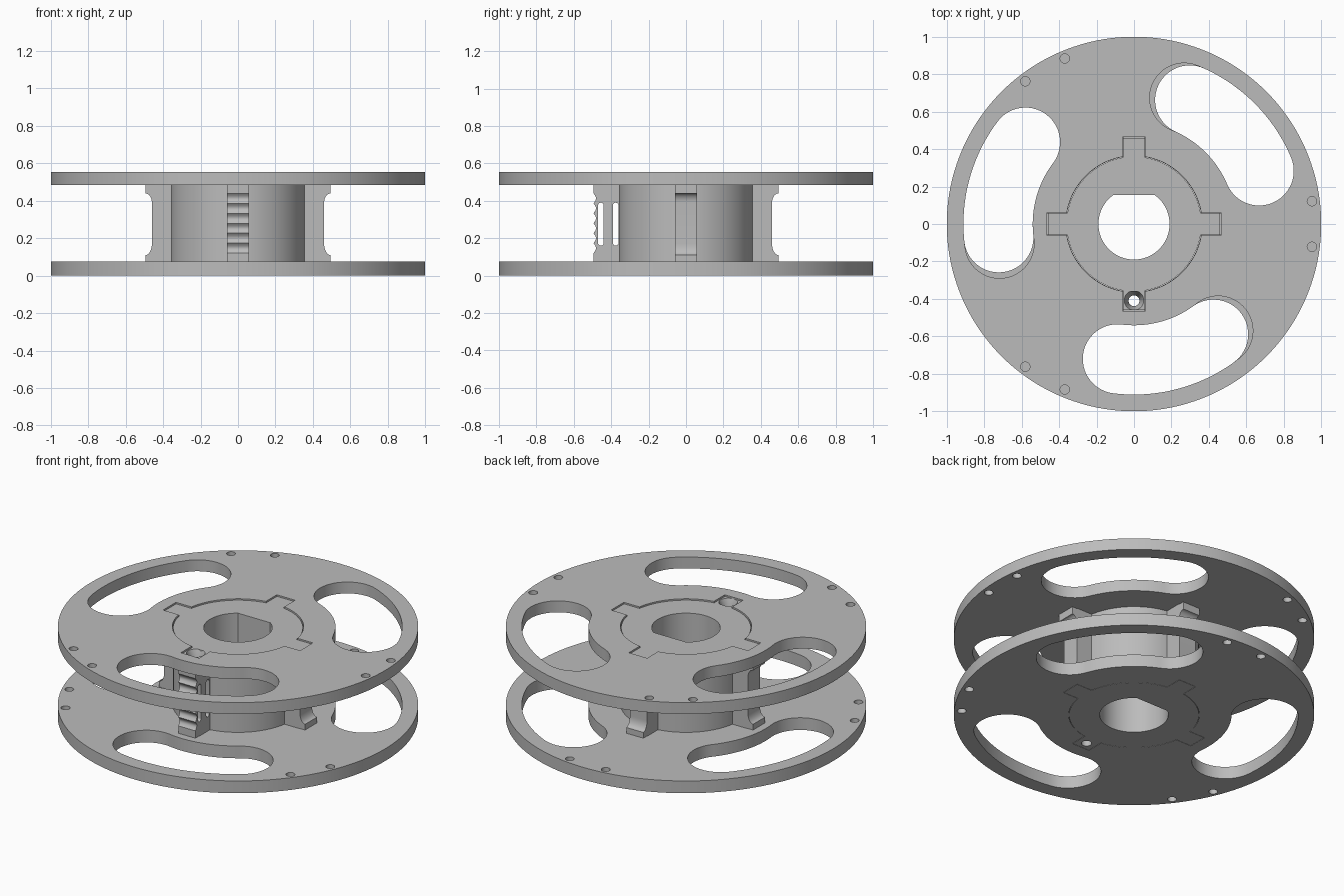
import bpy, bmesh
from math import sin, cos, asin, pi, radians
from mathutils import Matrix

if "Cube" in bpy.data.objects:
    bpy.data.objects.remove(bpy.data.objects["Cube"])

grey = bpy.data.materials.new("plain_grey")
grey.use_nodes = True
colour = (0.5, 0.5, 0.5, 1)
grey.diffuse_color = colour
grey.node_tree.nodes["Principled BSDF"].inputs["Base Color"].default_value = colour

LOW_TOP, HIGH_BASE, TOP = 0.075, 0.485, 0.555
HUB_TOP = TOP - 0.007
HUB_R, TAB_R, TAB_HALF = 0.36, 0.46, 0.058


def arc(cx, cy, r, start, end, n):
    """Points along an arc, angles in radians."""
    return [(cx + r * cos(start + (end - start) * i / n),
             cy + r * sin(start + (end - start) * i / n)) for i in range(n + 1)]


def circle(cx, cy, r, n=96):
    return arc(cx, cy, r, 0, 2 * pi, n)[:-1]


def prism(bm, points, low, high, matrix=Matrix()):
    """Extrude a closed outline from low to high, then transform it."""
    bottom = [bm.verts.new(matrix @ Matrix.Translation((x, y, low)).translation) for x, y in points]
    top = [bm.verts.new(matrix @ Matrix.Translation((x, y, high)).translation) for x, y in points]
    bm.faces.new(bottom[::-1])
    bm.faces.new(top)
    for i in range(len(points)):
        j = (i + 1) % len(points)
        bm.faces.new((bottom[i], bottom[j], top[j], top[i]))


def finish(bm, name):
    bmesh.ops.recalc_face_normals(bm, faces=bm.faces[:])
    mesh = bpy.data.meshes.new(name)
    bm.to_mesh(mesh)
    bm.free()
    obj = bpy.data.objects.new(name, mesh)
    bpy.context.scene.collection.objects.link(obj)
    return obj


def carve(obj, cutter):
    """Subtract the cutter, bake the result and discard the cutter."""
    mod = obj.modifiers.new("cut", "BOOLEAN")
    mod.operation, mod.solver, mod.object = "DIFFERENCE", "EXACT", cutter
    graph = bpy.context.evaluated_depsgraph_get()
    mesh = bpy.data.meshes.new_from_object(obj.evaluated_get(graph))
    obj.modifiers.clear()
    obj.data = mesh
    bpy.data.objects.remove(cutter)


def dress(obj):
    obj.data.materials.clear()
    obj.data.materials.append(grey)
    bpy.ops.object.select_all(action="DESELECT")
    obj.select_set(True)
    bpy.context.view_layer.objects.active = obj
    bpy.ops.object.shade_smooth_by_angle(angle=radians(30))


def cross_outline(gap):
    """Round socket with four square notches."""
    r, tip, half = HUB_R + gap, TAB_R + gap, TAB_HALF + gap
    edge = asin(half / r)
    points = []
    for k in range(4):
        c, s = cos(k * pi / 2), sin(k * pi / 2)
        quarter = [(tip, -half), (tip, half)] + arc(0, 0, r, edge, pi / 2 - edge, 24)
        points += [(x * c - y * s, x * s + y * c) for x, y in quarter]
    return points


def slot_outline(start, end, mid=0.726, half=0.185):
    """Curved slot with round ends, following the rim."""
    a, b = radians(start), radians(end)
    return (arc(0, 0, mid + half, a, b, 32)
            + arc(mid * cos(b), mid * sin(b), half, b, b + pi, 28)[1:-1]
            + arc(0, 0, mid - half, b, a, 32)
            + arc(mid * cos(a), mid * sin(a), half, a + pi, a + 2 * pi, 28)[1:-1])


# Flanges with three windows, paired rim holes and a notched socket
def flange(name, low, high, turn, hole_turn, gap):
    bm = bmesh.new()
    prism(bm, circle(0, 0, 1, 192), low, high)
    obj = finish(bm, name)
    bm = bmesh.new()
    for k in range(3):
        base = 120 * k
        prism(bm, slot_outline(base - 97 + turn, base - 51.7 + turn), low - 0.1, high + 0.1)
        for side in (-7.3, 7.3):
            a = radians(base + hole_turn + side)
            prism(bm, circle(0.958 * cos(a), 0.958 * sin(a), 0.025, 24), low - 0.1, high + 0.1)
    prism(bm, cross_outline(gap), low - 0.1, high + 0.1)
    carve(obj, finish(bm, name + "_cutter"))
    dress(obj)


flange("lower_flange", 0, LOW_TOP, -2.5, -30, 0.002)
flange("upper_flange", HIGH_BASE, TOP, 0, 0, 0.004)

# Hub with a D-shaped bore
bm = bmesh.new()
prism(bm, circle(0, 0, HUB_R, 128), 0, HUB_TOP)
hub = finish(bm, "hub")
bm = bmesh.new()
flat = asin(0.155 / 0.19)
prism(bm, arc(0, 0, 0.19, pi - flat, 2 * pi + flat, 72), -0.1, TOP + 0.1)
carve(hub, finish(bm, "bore_cutter"))
dress(hub)


# Radial tabs, each a side profile extruded across its width
def tab(name, edge, angle):
    inner = HUB_R - 0.01
    profile = ([(inner, 0), (TAB_R, 0), (TAB_R, LOW_TOP)] + edge
               + [(TAB_R, HIGH_BASE), (TAB_R, HUB_TOP), (inner, HUB_TOP)])
    bm = bmesh.new()
    upright = Matrix.Rotation(radians(angle), 4, "Z") @ Matrix.Rotation(pi / 2, 4, "X")
    prism(bm, profile, -TAB_HALF, TAB_HALF, upright)
    return finish(bm, name)


FOOT = 0.495
quarter = [i * pi / 16 for i in range(9)]
flared = ([(FOOT, LOW_TOP)]
          + [(FOOT - 0.035 * cos(t), 0.17 - 0.06 * sin(t)) for t in reversed(quarter)]
          + [(FOOT - 0.035 * cos(t), 0.39 + 0.05 * sin(t)) for t in quarter]
          + [(FOOT, HIGH_BASE)])
for name, angle in (("left_tab", 0), ("back_tab", 90), ("right_tab", 180)):
    dress(tab(name, flared, angle))

# Front tab with a scalloped grip
STEPS, SCALLOPS = 48, 6
grip = ([(FOOT, LOW_TOP)]
        + [(FOOT - 0.014 * abs(sin(pi * SCALLOPS * i / STEPS)), 0.12 + 0.32 * i / STEPS)
           for i in range(STEPS + 1)]
        + [(FOOT, HIGH_BASE)])
front = tab("front_tab", grip, -90)

# Funnel and pin hole down the front tab
bm = bmesh.new()
prism(bm, circle(0, -0.41, 0.029, 32), -0.1, TOP + 0.1)
carve(front, finish(bm, "pin_cutter"))
bm = bmesh.new()
bmesh.ops.create_cone(bm, cap_ends=True, segments=32, radius1=0.024, radius2=0.054, depth=0.08,
                      matrix=Matrix.Translation((0, -0.408, HUB_TOP - 0.035)))
carve(front, finish(bm, "funnel_cutter"))

# Two tall round-ended slots across the front tab
bm = bmesh.new()
sideways = Matrix(((0, 0, 1, 0), (1, 0, 0, 0), (0, 1, 0, 0), (0, 0, 0, 1)))
for y in (-0.455, -0.376):
    outline = arc(y, 0.375, 0.015, 0, pi, 10) + arc(y, 0.175, 0.015, pi, 2 * pi, 10)
    prism(bm, outline, -0.1, 0.1, sideways)
carve(front, finish(bm, "slot_cutter"))
dress(front)
